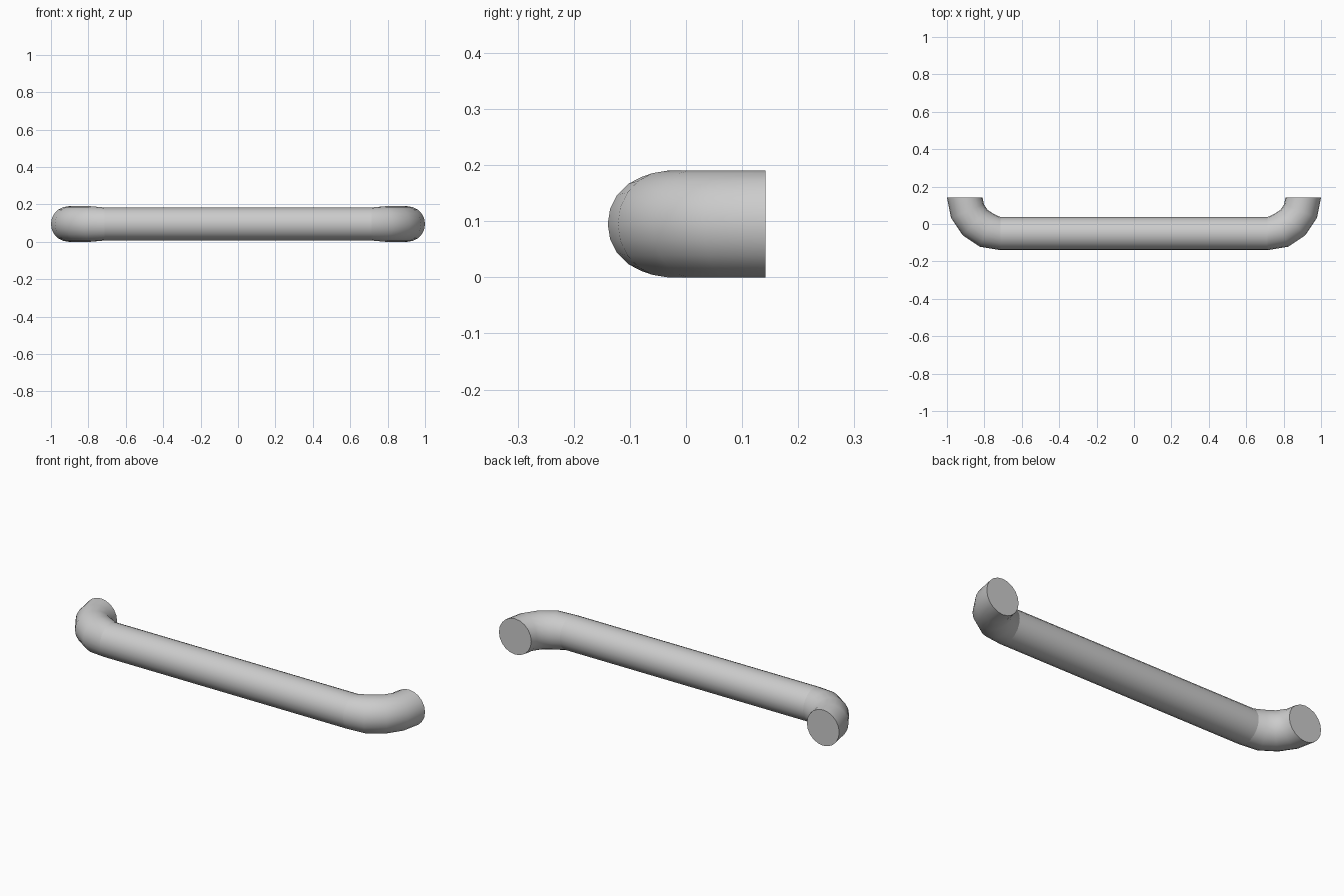
import bpy, bmesh, math
from mathutils import Vector

if "Cube" in bpy.data.objects:
    bpy.data.objects.remove(bpy.data.objects["Cube"])

SIDES, STEPS = 20, 4
CX, CY, BEND, R_END, R_BAR, Z = 0.715, 0.142, 0.19, 0.095, 0.0885, 0.095

# sweep stations for one bent end: centre, outward direction, tube radius
half = []
for i in range(STEPS + 1):
    a = math.radians(90 * i / STEPS)
    out = Vector((math.cos(a), -math.sin(a), 0))
    r = R_BAR if i == STEPS else R_END
    d = BEND + (0.003 if i == STEPS else 0)
    half.append((Vector((CX, CY, Z)) + out * d, out, r))


def mirror(v):
    return Vector((-v.x, v.y, v.z))


stations = half + [(mirror(c), mirror(o), r) for c, o, r in reversed(half)]

# tube skinned through round sections
bm = bmesh.new()
rings = []
for c, out, r in stations:
    ring = []
    for k in range(SIDES):
        t = 2 * math.pi * k / SIDES
        ring.append(bm.verts.new(c + r * (out * math.cos(t) + Vector((0, 0, math.sin(t))))))
    rings.append(ring)
for A, B in zip(rings, rings[1:]):
    for k in range(SIDES):
        n = (k + 1) % SIDES
        bm.faces.new((A[k], A[n], B[n], B[k]))

# flat mounting ends
bm.faces.new(rings[0])
bm.faces.new(rings[-1])
bmesh.ops.recalc_face_normals(bm, faces=bm.faces)

# smooth tube, crisp seams at the ends and where the bar meets each bend
for f in bm.faces:
    f.smooth = len(f.verts) == 4
for ring in (rings[0], rings[STEPS], rings[STEPS + 1], rings[-1]):
    for k in range(SIDES):
        bm.edges.get((ring[k], ring[(k + 1) % SIDES])).smooth = False

mesh = bpy.data.meshes.new("pull_handle")
bm.to_mesh(mesh)
bm.free()
bpy.context.collection.objects.link(bpy.data.objects.new("pull_handle", mesh))
